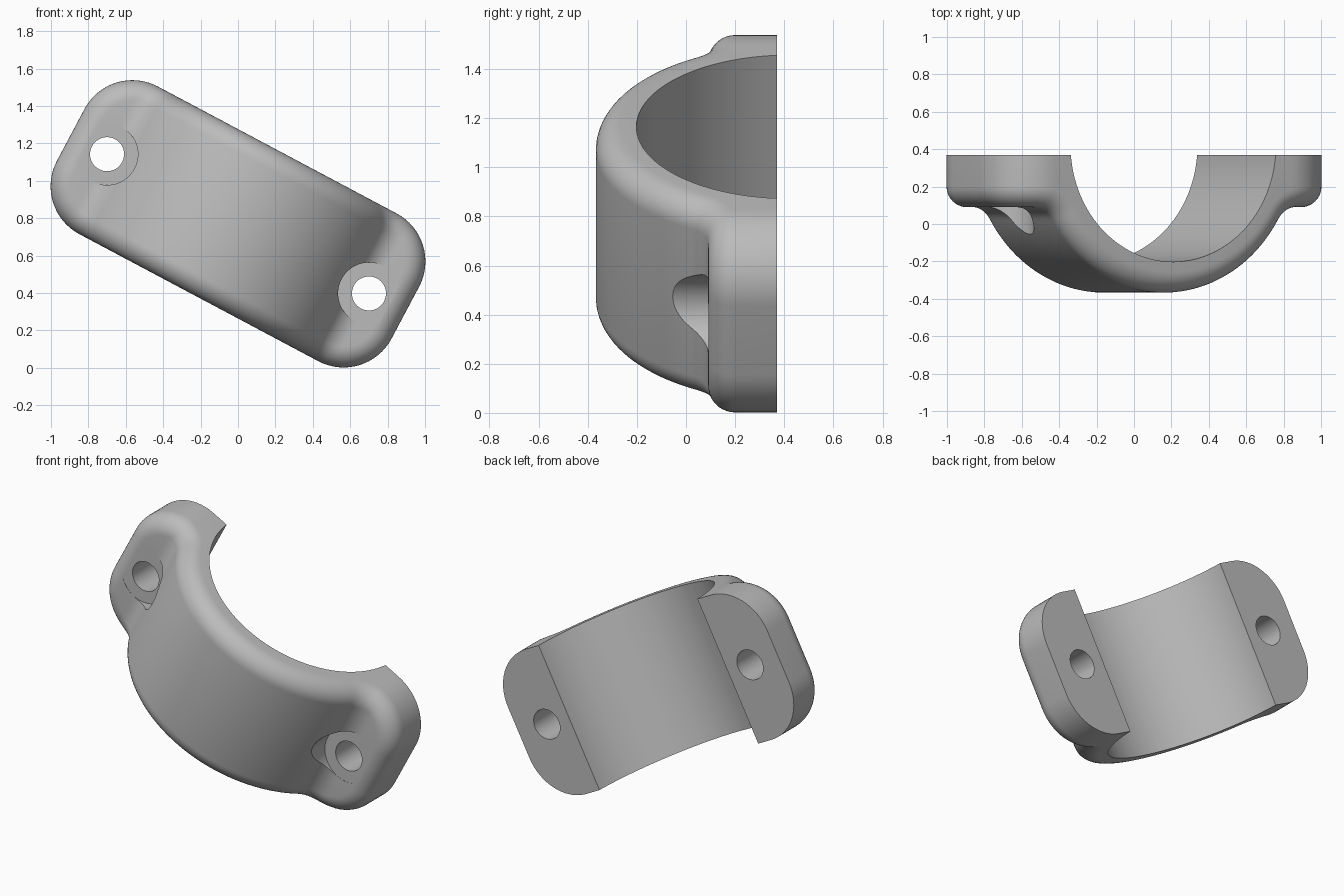
import bpy, bmesh
from math import sin, cos, pi, acos, radians, sqrt
from mathutils import Vector, Matrix

if "Cube" in bpy.data.objects:
    bpy.data.objects.remove(bpy.data.objects["Cube"], do_unlink=True)

BACK, AXIS_Y = 0.37, 0.42        # split plane and bore axis
OUTER, BORE = 0.787, 0.622       # shell radii
LENGTH, WIDTH = 1.013, 0.447     # half sizes of the plan
CORNER, EDGE = 0.29, 0.11        # plan corner radius, rim rounding
FLANGE, NECK = 0.09, 0.14        # flange front level, neck fillet radius
BOLT = 0.793                     # bolt distance from centre

neck_angle = acos((AXIS_Y - FLANGE + NECK) / (OUTER + NECK))
neck_u = (OUTER + NECK) * sin(neck_angle)
inner = OUTER - EDGE
corner_u, corner_v = LENGTH - CORNER, WIDTH - CORNER

grey = bpy.data.materials.new("plain grey")
grey.diffuse_color = (0.5, 0.5, 0.5, 1)
grey.use_nodes = True
grey.node_tree.nodes["Principled BSDF"].inputs["Base Color"].default_value = (0.5, 0.5, 0.5, 1)


def sheet(u):
    """Depth and outward normal of the front sheet, moved in by the rim radius."""
    if u < inner * sin(neck_angle):
        y = AXIS_Y - sqrt(inner ** 2 - u ** 2)
        return y, Vector((u, y - AXIS_Y, 0)).normalized()
    if u < neck_u:
        rad = NECK + EDGE
        y = FLANGE - NECK + sqrt(rad ** 2 - (neck_u - u) ** 2)
        return y, Vector((neck_u - u, FLANGE - NECK - y, 0)).normalized()
    return FLANGE + EDGE, Vector((0, -1, 0))


# Stations along the half length: (u, half width, wall normal)
stations = []
side = Vector((0, 0, 1))
for i in range(33):
    stations.append((inner * sin(neck_angle * i / 32), WIDTH - EDGE, side))
start = stations[-1][0]
for i in range(1, 8):
    stations.append((start + (corner_u - start) * i / 8, WIDTH - EDGE, side))
for i in range(17):
    a = pi / 2 * i / 16
    n = Vector((sin(a), 0, cos(a)))
    stations.append((corner_u + (CORNER - EDGE) * n.x, corner_v + (CORNER - EDGE) * n.z, n))


def row(u, v, n, sign):
    """Points from the back edge over the rim and down the other side."""
    y, m = sheet(u)
    half = []
    for k in range(11):
        half.append(Vector((u, y, v)) + EDGE * n.slerp(m, k / 10))
    half.insert(0, Vector((half[0].x, BACK, half[0].z)))
    other = [Vector((p.x, p.y, -p.z)) for p in reversed(half)]
    return [Vector((p.x * sign, p.y, p.z)) for p in half + other]


# Clamp body
bm = bmesh.new()
rows = [row(*s, -1) for s in reversed(stations[1:])] + [row(*s, 1) for s in stations]
rows = [[bm.verts.new(p) for p in r] for r in rows]
for r, q in zip(rows, rows[1:]):
    for j in range(len(r) - 1):
        bm.faces.new((r[j], r[j + 1], q[j + 1], q[j]))
for r in (rows[0], rows[-1]):
    for j in range(len(r) // 2 - 1):
        bm.faces.new((r[j], r[j + 1], r[-2 - j], r[-1 - j]))
bm.faces.new([r[0] for r in rows] + [r[-1] for r in reversed(rows)])
bmesh.ops.recalc_face_normals(bm, faces=bm.faces)
mesh = bpy.data.meshes.new("clamp_half")
bm.to_mesh(mesh)
bm.free()
body = bpy.data.objects.new("clamp_half", mesh)
bpy.context.collection.objects.link(body)
mesh.materials.append(grey)


def cut(name, radius, depth, centre, along_y, sides):
    """Subtract a cylinder from the body."""
    bpy.ops.mesh.primitive_cylinder_add(vertices=sides, radius=radius, depth=depth, location=centre,
                                        rotation=(pi / 2 if along_y else 0, 0, 0))
    tool = bpy.context.object
    tool.name = name
    tool.hide_render = True
    tool.data.materials.append(grey)
    mod = body.modifiers.new(name, 'BOOLEAN')
    mod.operation, mod.solver, mod.object = 'DIFFERENCE', 'EXACT', tool
    bpy.context.view_layer.objects.active = body
    bpy.ops.object.modifier_apply(modifier=name)
    bpy.data.objects.remove(tool, do_unlink=True)


# Bore, bolt seats and bolt holes
cut("bore", BORE, 2, (0, AXIS_Y, 0), False, 128)
for s in (-1, 1):
    cut("bolt_seat", 0.165, 1, (s * BOLT, FLANGE + 0.001 - 0.5, 0), True, 64)
    cut("bolt_hole", 0.091, 2, (s * BOLT, 0, 0), True, 48)

# Tilt into place and shade
body.data.transform(Matrix.Translation((0, 0, 0.77)) @ Matrix.Rotation(radians(28), 4, 'Y'))
bpy.ops.object.select_all(action='DESELECT')
body.select_set(True)
bpy.context.view_layer.objects.active = body
bpy.ops.object.shade_smooth_by_angle(angle=radians(30))
